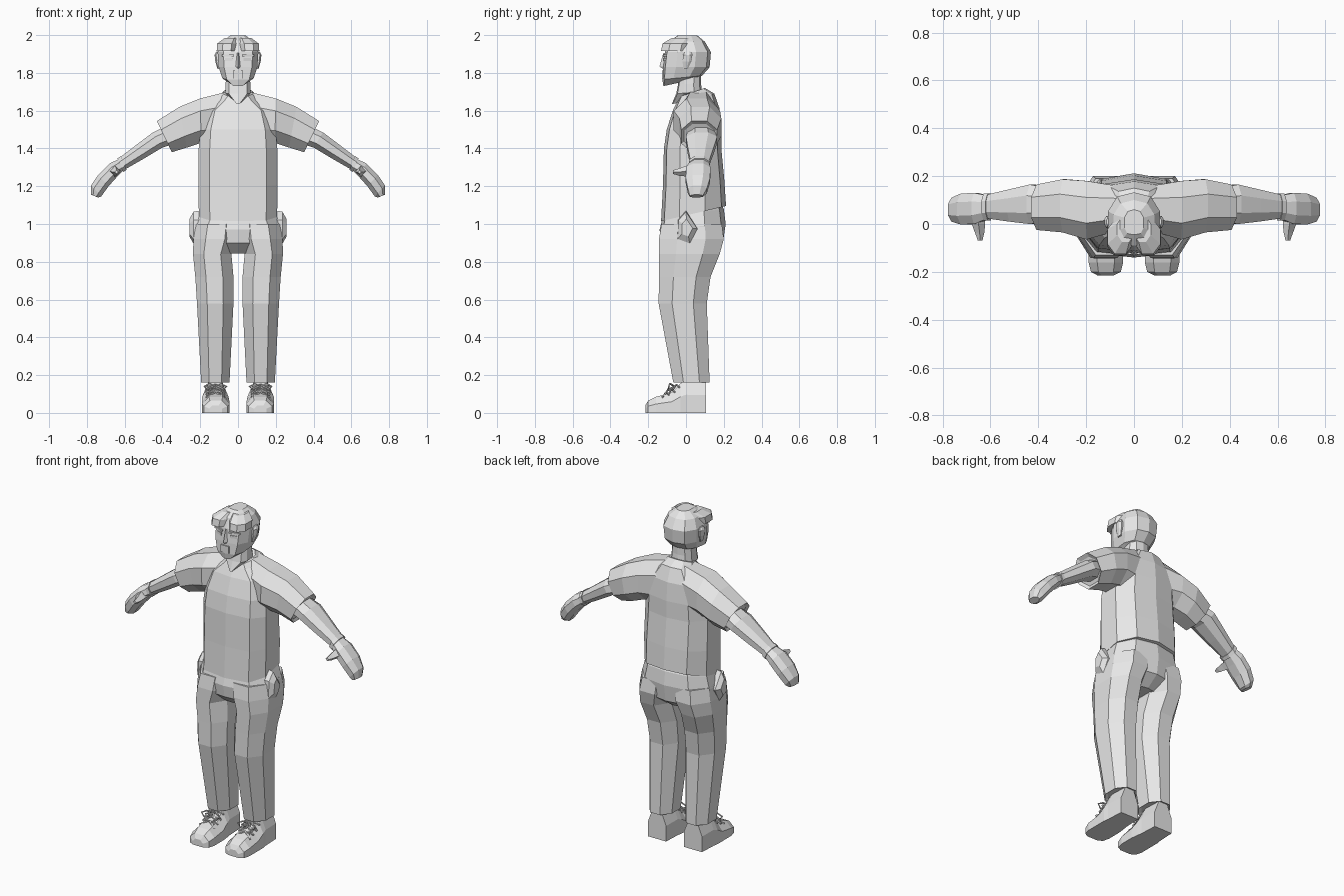
import bpy, bmesh, math
from mathutils import Vector

grey = bpy.data.materials.new("plain grey")
grey.diffuse_color = (0.8, 0.8, 0.8, 1)


def loft(name, rings, mirror=False):
    """Skin a list of equal-length point rings, cap both ends."""
    bm = bmesh.new()
    vs = [[bm.verts.new(p) for p in r] for r in rings]
    n = len(rings[0])
    for a, b in zip(vs, vs[1:]):
        for i in range(n):
            j = (i + 1) % n
            bm.faces.new((a[i], a[j], b[j], b[i]))
    bm.faces.new(vs[0])
    bm.faces.new(vs[-1])
    bmesh.ops.recalc_face_normals(bm, faces=bm.faces)
    me = bpy.data.meshes.new(name)
    bm.to_mesh(me)
    bm.free()
    me.materials.append(grey)
    ob = bpy.data.objects.new(name, me)
    bpy.context.collection.objects.link(ob)
    if mirror:
        ob.modifiers.new("mirror", 'MIRROR').use_mirror_merge = False
    return ob


def body(zf, zb, w, yf, yb):
    """Ring around the middle, tilted from zf at the front to zb at the back."""
    d = yb - yf
    half = [(0, yf), (.72 * w, yf + .05 * d), (w, yf + .28 * d),
            (w, yb - .32 * d), (.65 * w, yb - .07 * d), (0, yb)]
    pts = half + [(-x, y) for x, y in half[-2:0:-1]]
    return [(x, y, zf + (zb - zf) * (y - yf) / d) for x, y in pts]


def octo(z, xi, xo, yf, yb, c=.28):
    """Level eight-sided ring."""
    a, b = (xo - xi) * c, (yb - yf) * c
    return [(xi + a, yf, z), (xo - a, yf, z), (xo, yf + b, z), (xo, yb - b, z),
            (xo - a, yb, z), (xi + a, yb, z), (xi, yb - b, z), (xi, yf + b, z)]


def limb(xt, zt, xb, zb, yf, yb):
    """Eight-sided ring across a sideways limb, from a top to a bottom point."""
    return [(xb + (xt - xb) * v, y, zb + (zt - zb) * v)
            for _, y, v in [(0, p[1], p[0]) for p in octo(0, 0, 1, yf, yb)]]


def tube(name, pts, r=.005):
    """Thin square cord along points, mirrored."""
    pts = [Vector(p) for p in pts]
    rings = []
    for i, p in enumerate(pts):
        t = (pts[min(i + 1, len(pts) - 1)] - pts[max(i - 1, 0)]).normalized()
        u = t.cross(Vector((0, .6, .8))).normalized()
        v = t.cross(u)
        rings.append([p + u * r, p + v * r, p - u * r, p - v * r])
    return loft(name, rings, True)


# shirt trunk
loft("shirt", [body(*r) for r in [
    (1.015, 1.095, .207, -.132, .212), (1.2, 1.23, .210, -.122, .203),
    (1.4, 1.4, .208, -.117, .187), (1.5, 1.5, .20, -.102, .187),
    (1.6, 1.61, .17, -.07, .178), (1.65, 1.69, .10, -.045, .15),
    (1.675, 1.72, .075, -.03, .10)]])
# shoulders and short sleeves
loft("sleeve", [limb(*r) for r in [
    (.06, 1.70, .12, 1.42, -.03, .16), (.20, 1.665, .195, 1.43, -.065, .18),
    (.31, 1.62, .27, 1.405, -.035, .187), (.43, 1.545, .35, 1.38, -.025, .165),
    (.41, 1.53, .345, 1.40, -.01, .15)]], True)
# bare arms, wrist bands and hands
loft("arm", [limb(*r) for r in [
    (.32, 1.55, .28, 1.44, .015, .14), (.45, 1.485, .40, 1.405, 0, .165),
    (.53, 1.425, .50, 1.345, .01, .145), (.635, 1.345, .605, 1.285, .025, .12)]], True)
loft("wrist_band", [limb(*r) for r in [
    (.62, 1.36, .59, 1.288, .015, .128), (.638, 1.348, .606, 1.274, .015, .128)]], True)
loft("hand", [limb(*r) for r in [
    (.625, 1.347, .605, 1.285, .02, .12), (.68, 1.32, .64, 1.25, 0, .13),
    (.74, 1.26, .685, 1.20, -.002, .127), (.778, 1.205, .725, 1.145, .01, .11),
    (.778, 1.155, .74, 1.14, .02, .09)]], True)
loft("thumb", [[(x - r, y, z), (x, y, z - r), (x + r, y, z), (x, y, z + r)]
               for x, y, z, r in [(.655, .05, 1.28, .035), (.65, .0, 1.28, .028),
                                  (.645, -.035, 1.275, .02), (.643, -.068, 1.275, .01)]], True)

# trousers: hips, legs and gaping side pockets
loft("trouser_hips", [body(*r) for r in [
    (1.10, 1.14, .19, -.10, .17), (1.03, 1.08, .205, -.125, .20),
    (.97, 1.0, .225, -.14, .21), (.90, .90, .225, -.13, .195),
    (.845, .845, .10, -.07, .12)]])
loft("trouser_leg", [octo(*r) for r in [
    (1.0, .0, .222, -.13, .19), (.92, .005, .236, -.143, .20),
    (.84, .035, .238, -.143, .178), (.72, .024, .226, -.143, .13),
    (.58, .024, .217, -.145, .11), (.16, .045, .195, -.067, .125),
    (.17, .06, .18, -.05, .11)]], True)
pocket = [(0, 1.065), (.06, .975), (.02, .895), (-.045, .92), (-.04, 1.02)]
loft("side_pocket", [[(x, .005 + (y - .005) * s, .98 + (z - .98) * s) for y, z in pocket]
                     for x, s in [(.19, 1.1), (.235, 1), (.257, .55)]], True)


# shoes, heel to toe, with a sole edge
def shoe_ring(y, xi, xo, zt):
    w = xo - xi
    return [(xi, y, 0), (xo, y, 0), (xo, y, .55 * zt), (xo - .25 * w, y, zt),
            (xi + .25 * w, y, zt), (xi, y, .55 * zt)]


loft("shoe", [shoe_ring(*r) for r in [
    (.105, .06, .18, .17), (0, .055, .185, .175), (-.03, .05, .19, .155),
    (-.075, .045, .19, .108), (-.16, .045, .19, .085), (-.20, .055, .18, .065),
    (-.215, .085, .152, .04)]], True)
# laces: crossing cords and a bow
for i, (y, z) in enumerate([(-.045, .145), (-.07, .12), (-.10, .105)]):
    tube("lace_cross", [(.07, y + .01, z - .01), (.12, y - .005, z + .005),
                        (.17, y - .025, z - .022)])
    tube("lace_cross", [(.17, y + .01, z - .01), (.12, y - .005, z + .005),
                        (.07, y - .025, z - .022)])
for s in (-1, 1):
    tube("lace_bow", [(.12 + s * a, y, z) for a, y, z in [
        (0, -.06, .14), (.03, -.085, .155), (.06, -.09, .14), (.04, -.095, .12), (0, -.065, .135)]])
    tube("lace_end", [(.12 + s * a, y, z) for a, y, z in [
        (0, -.06, .14), (.025, -.095, .125), (.035, -.11, .10)]])

# neck, tapering into the V of the collar
loft("neck", [body(*r) for r in [
    (1.635, 1.66, .012, -.075, .05), (1.69, 1.70, .068, -.052, .085),
    (1.74, 1.74, .066, -.042, .08), (1.80, 1.80, .06, -.04, .08)]])
# head
loft("head", [body(*r) for r in [
    (1.73, 1.765, .035, -.12, .04), (1.765, 1.785, .083, -.125, .085),
    (1.83, 1.83, .102, -.122, .125), (1.91, 1.91, .108, -.112, .132),
    (1.965, 1.965, .085, -.09, .10), (1.998, 1.998, .04, -.045, .06)]])
# parted fringe
loft("hair_fringe", [octo(*r) for r in [
    (1.915, .008, .113, -.132, .01), (1.955, .003, .11, -.125, .02),
    (1.985, .0, .07, -.075, .03)]], True)
# ears
loft("ear", [octo(*r) for r in [
    (1.82, .095, .108, -.015, .01), (1.86, .095, .12, -.018, .028),
    (1.895, .095, .124, -.016, .034), (1.912, .095, .115, -.005, .025)]], True)
# nose, brows, eyes and mouth
loft("nose", [[(-w, -.10, z), (0, y, z), (w, -.10, z)] for z, w, y in [
    (1.905, .012, -.12), (1.835, .024, -.140), (1.822, .02, -.125)]])


def plate(name, x0, x1, z0, z1, y, slope, mirror=True):
    """Thin face plate; slope moves its outer edge back."""
    loft(name, [[(x0, y + d, z0), (x1, y + d + slope, z0),
                 (x1, y + d + slope, z1), (x0, y + d, z1)] for d in (0, .008)], mirror)


plate("brow", .022, .085, 1.888, 1.898, -.121, .018)
plate("eye", .03, .068, 1.862, 1.878, -.119, .012)
plate("mouth", -.026, .026, 1.77, 1.812, -.128, 0, False)
